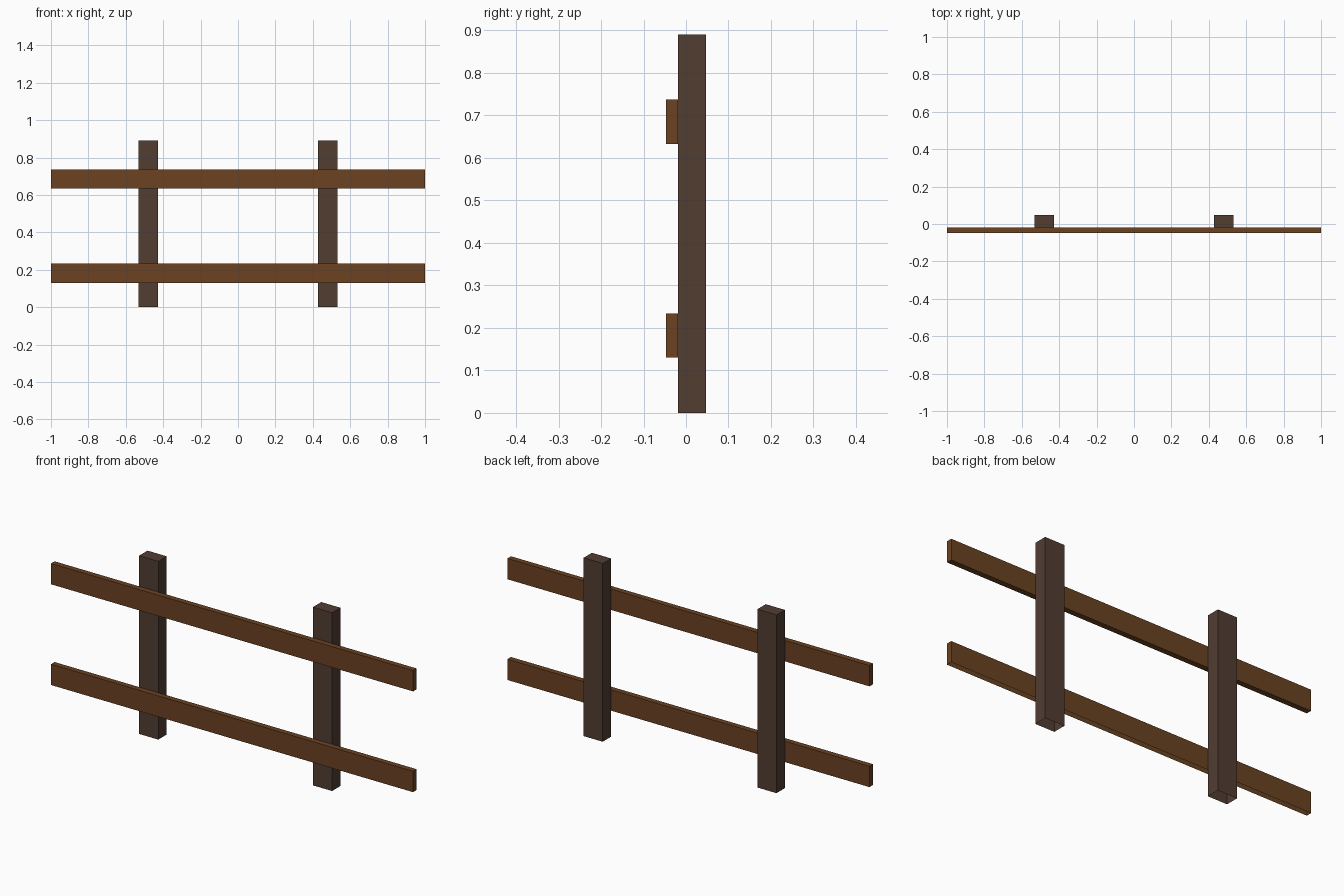
import bpy
import bmesh
from mathutils import Vector

default = bpy.data.objects.get("Cube")
if default:
    bpy.data.objects.remove(default, do_unlink=True)


def make_material(name, rgb):
    mat = bpy.data.materials.new(name)
    mat.use_nodes = True
    colour = (*rgb, 1.0)
    mat.diffuse_color = colour
    mat.node_tree.nodes["Principled BSDF"].inputs["Base Color"].default_value = colour
    return mat


def make_beam(name, low, high, mat, open_bottom=False):
    """Flat-shaded box between two corners, optionally without its underside."""
    low, high = Vector(low), Vector(high)
    bm = bmesh.new()
    bmesh.ops.create_cube(bm, size=1)
    bmesh.ops.scale(bm, vec=high - low, verts=bm.verts)
    bmesh.ops.translate(bm, vec=(low + high) / 2, verts=bm.verts)
    if open_bottom:
        under = [f for f in bm.faces if f.normal.z < -0.5]
        bmesh.ops.delete(bm, geom=under, context="FACES_ONLY")
    mesh = bpy.data.meshes.new(name)
    bm.to_mesh(mesh)
    bm.free()
    mesh.materials.append(mat)
    obj = bpy.data.objects.new(name, mesh)
    bpy.context.scene.collection.objects.link(obj)
    return obj


post_wood = make_material("dark brown wood", (0.084, 0.047, 0.031))
rail_wood = make_material("warm brown wood", (0.145, 0.054, 0.016))

FRONT, JOIN, BACK = -0.047, -0.019, 0.047
POST_X, POST_HALF, POST_TOP = 0.48, 0.053, 0.89
RAIL_HEIGHT = 0.104

# Upright posts, open where they meet the ground
for side, sign in (("left", 1), ("right", -1)):
    x = sign * POST_X
    make_beam(side + "_post", (x - POST_HALF, JOIN, 0),
              (x + POST_HALF, BACK, POST_TOP), post_wood, open_bottom=True)

# Horizontal rails fixed to the front of the posts
for level, z in (("lower", 0.13), ("upper", 0.633)):
    make_beam(level + "_rail", (-1, FRONT, z), (1, JOIN, z + RAIL_HEIGHT),
              rail_wood, open_bottom=(level == "lower"))
